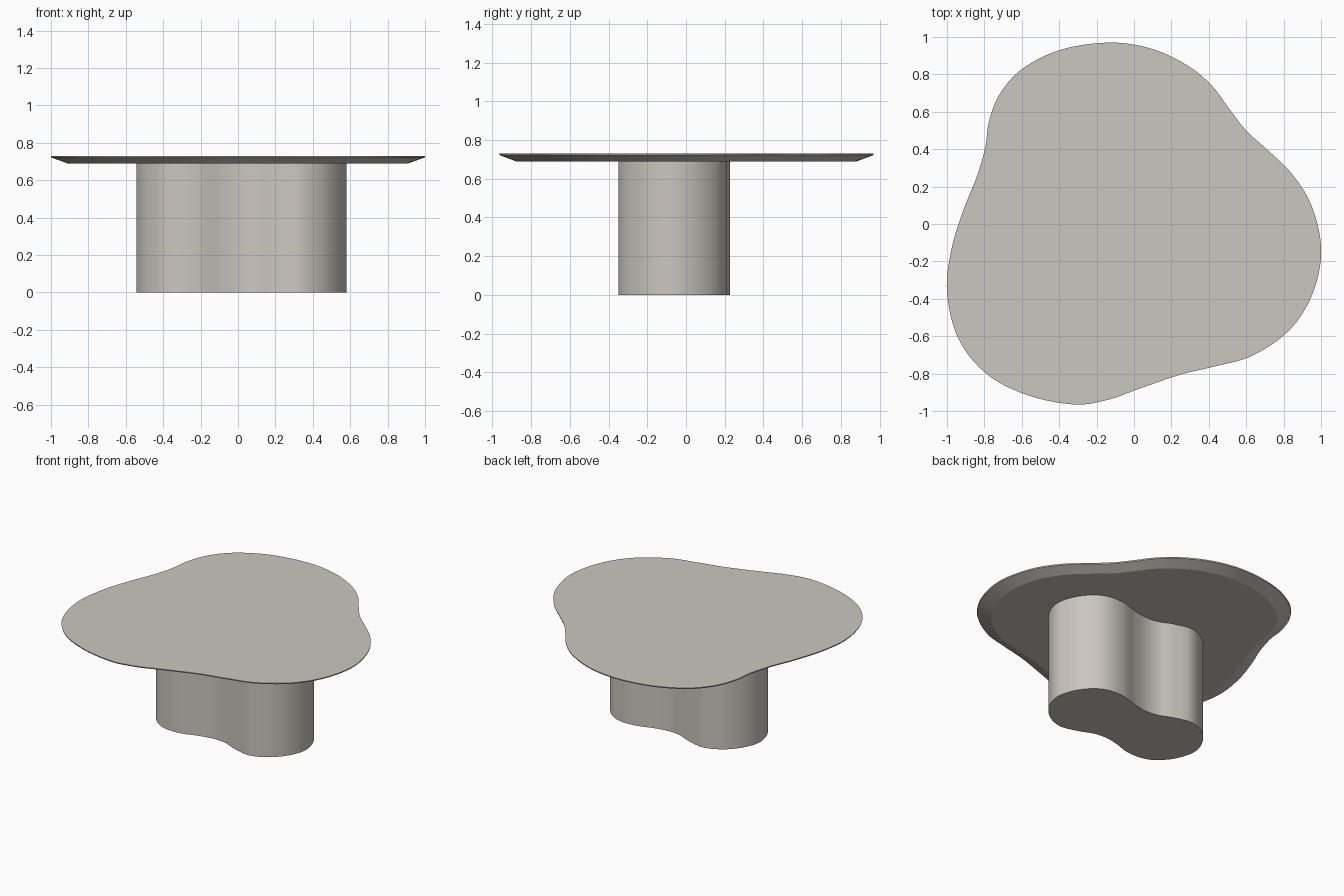
import bpy, bmesh, math
from mathutils import Vector

if "Cube" in bpy.data.objects:
    bpy.data.objects.remove(bpy.data.objects["Cube"])

stone = bpy.data.materials.new("warm_grey")
stone.diffuse_color = (0.60, 0.57, 0.52, 1.0)
stone.use_nodes = True
stone.node_tree.nodes["Principled BSDF"].inputs["Base Color"].default_value = stone.diffuse_color


def smooth_loop(points, steps=8):
    """Closed Catmull-Rom curve through the given points."""
    pts = [Vector(p) for p in points]
    n, out = len(pts), []
    for i in range(n):
        a, b, c, d = (pts[(i + k) % n] for k in (-1, 0, 1, 2))
        for s in range(steps):
            t = s / steps
            out.append(0.5 * (2 * b + (c - a) * t + (2 * a - 5 * b + 4 * c - d) * t * t
                              + (3 * b - a - 3 * c + d) * t ** 3))
    return out


def loft(name, outline, levels):
    """Stack scaled copies of an outline; levels are (z, scale) pairs."""
    bm = bmesh.new()
    rings = [[bm.verts.new((p.x * k, p.y * k, z)) for p in outline] for z, k in levels]
    n = len(outline)
    for lo, hi in zip(rings, rings[1:]):
        for i in range(n):
            j = (i + 1) % n
            bm.faces.new((lo[i], lo[j], hi[j], hi[i]))
    bm.faces.new(rings[0][::-1])
    bm.faces.new(rings[-1])
    bmesh.ops.recalc_face_normals(bm, faces=bm.faces)
    mesh = bpy.data.meshes.new(name)
    bm.to_mesh(mesh)
    bm.free()
    mesh.materials.append(stone)
    obj = bpy.data.objects.new(name, mesh)
    bpy.context.collection.objects.link(obj)
    bpy.ops.object.select_all(action='DESELECT')
    obj.select_set(True)
    bpy.context.view_layer.objects.active = obj
    bpy.ops.object.shade_smooth_by_angle(angle=math.radians(15))
    return obj


# Pebble-shaped top with an undercut edge (counter-clockwise outline)
top_points = [
    (1.0, -0.17), (0.985, -0.02), (0.93, 0.14), (0.83, 0.285), (0.715, 0.395),
    (0.60, 0.50), (0.51, 0.615), (0.42, 0.735), (0.29, 0.845), (0.10, 0.935),
    (-0.12, 0.97), (-0.38, 0.935), (-0.59, 0.835), (-0.715, 0.70), (-0.775, 0.55),
    (-0.795, 0.41), (-0.84, 0.255), (-0.91, 0.08), (-0.975, -0.13), (-1.0, -0.36),
    (-0.94, -0.61), (-0.79, -0.80), (-0.57, -0.915), (-0.32, -0.965), (-0.14, -0.94),
    (0.03, -0.88), (0.25, -0.805), (0.45, -0.757), (0.62, -0.71), (0.79, -0.605),
    (0.90, -0.48), (0.97, -0.33),
]
loft("table_top", smooth_loop(top_points), [(0.69, 0.91), (0.722, 0.998), (0.73, 1.0)])

# Peanut-shaped pedestal: one half, then the same half turned by 180 degrees
half = [
    (0.58, -0.07), (0.545, -0.19), (0.455, -0.295), (0.33, -0.348), (0.20, -0.322),
    (0.10, -0.282), (0.01, -0.272), (-0.09, -0.288), (-0.215, -0.325),
    (-0.335, -0.325), (-0.43, -0.28), (-0.51, -0.18),
]
turned = [(0.036 - x, -0.12 - y) for x, y in half]
loft("pedestal", smooth_loop(half + turned), [(0.0, 1.0), (0.69, 1.0)])
